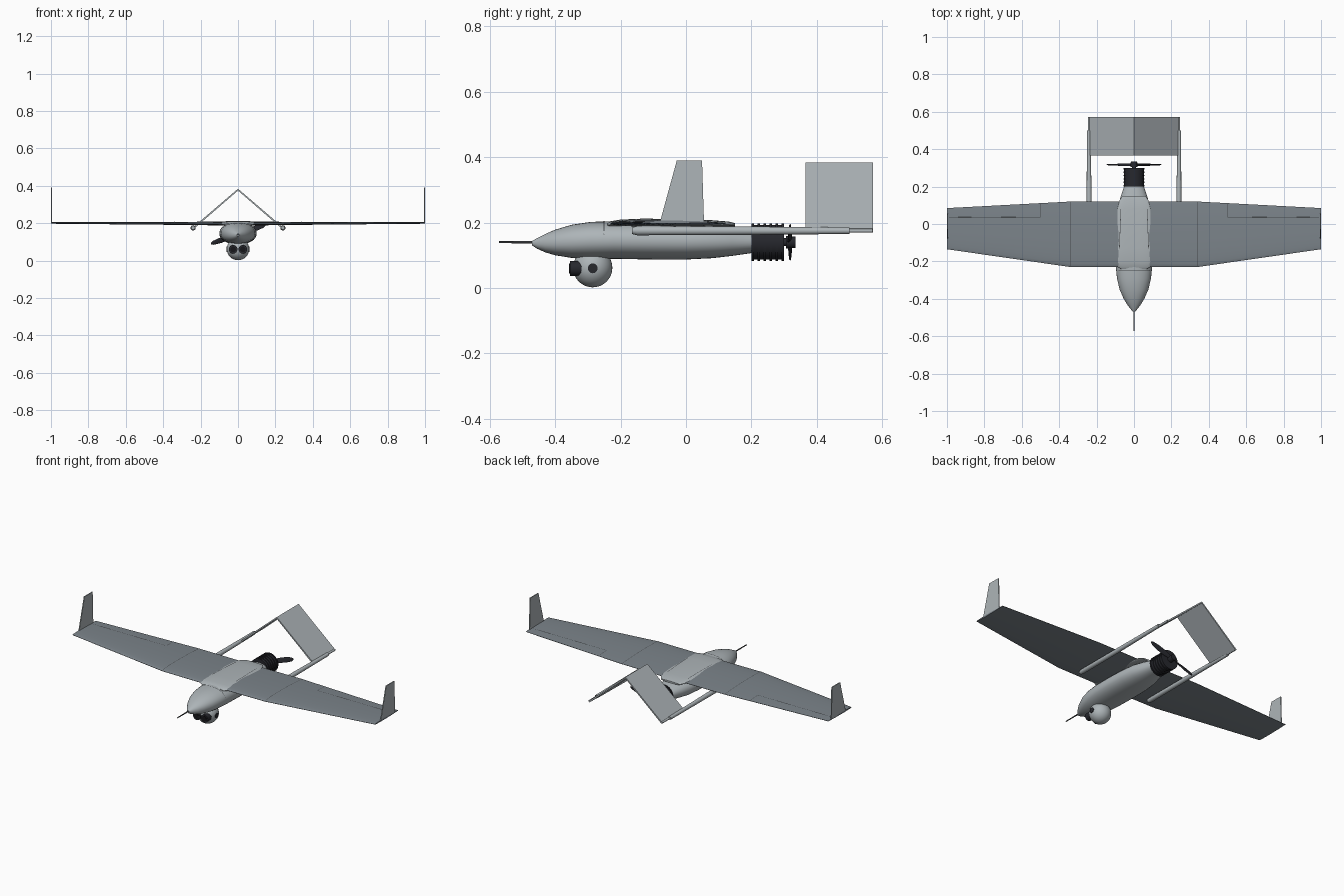
import bpy, bmesh, math
from mathutils import Vector, Matrix
from mathutils.bvhtree import BVHTree

cube = bpy.data.objects.get("Cube")
if cube:
    bpy.data.objects.remove(cube, do_unlink=True)


def material(name, color):
    m = bpy.data.materials.new(name)
    m.use_nodes = True
    m.diffuse_color = (*color, 1)
    m.node_tree.nodes["Principled BSDF"].inputs["Base Color"].default_value = (*color, 1)
    return m


LIGHT = material("light grey", (0.42, 0.46, 0.48))
WING = material("wing grey", (0.20, 0.23, 0.255))
DARK = material("engine black", (0.02, 0.021, 0.027))
SEAM = material("seam grey", (0.06, 0.065, 0.07))
GLASS = material("lens black", (0.008, 0.008, 0.01))


def finish(name, bm, mat, smooth=True):
    bmesh.ops.recalc_face_normals(bm, faces=bm.faces)
    mesh = bpy.data.meshes.new(name)
    bm.to_mesh(mesh)
    bm.free()
    mesh.materials.append(mat)
    ob = bpy.data.objects.new(name, mesh)
    bpy.context.collection.objects.link(ob)
    if smooth:
        bpy.ops.object.select_all(action="DESELECT")
        ob.select_set(True)
        bpy.context.view_layer.objects.active = ob
        bpy.ops.object.shade_smooth_by_angle(angle=math.radians(40))
    return ob


def loft(name, rings, mat, smooth=True):
    """Skin a list of equal rings and cap both ends."""
    bm = bmesh.new()
    rows = [[bm.verts.new(p) for p in r] for r in rings]
    n = len(rows[0])
    for a, b in zip(rows, rows[1:]):
        for i in range(n):
            bm.faces.new((a[i], a[(i + 1) % n], b[(i + 1) % n], b[i]))
    bm.faces.new(rows[0])
    bm.faces.new(rows[-1])
    return finish(name, bm, mat, smooth)


def ring(y, rx, low, high, x=0, power=1.0, n=32):
    """Superellipse section across the y axis."""
    pts = []
    for i in range(n):
        a = math.tau * i / n
        c, s = math.cos(a), math.sin(a)
        pts.append(Vector((x + rx * math.copysign(abs(c) ** power, c), y,
                           (low + high) / 2 + (high - low) / 2 * math.copysign(abs(s) ** power, s))))
    return pts


def rod(name, y0, y1, r0, r1, z, mat, x=0, n=24):
    return loft(name, [ring(y0, r0, z - r0, z + r0, x, n=n),
                       ring(y1, r1, z - r1, z + r1, x, n=n)], mat)


def plate(name, pts, offset, mat):
    pts = [Vector(p) for p in pts]
    return loft(name, [pts, [p + Vector(offset) for p in pts]], mat, False)


def seam(name, target, start, end, width=0.003, steps=16):
    """Thin painted line dropped onto the top of a part."""
    tree = BVHTree.FromObject(target, bpy.context.evaluated_depsgraph_get())
    a, b = Vector((*start, 1)), Vector((*end, 1))
    side = (b - a).cross(Vector((0, 0, 1))).normalized() * width / 2
    bm, rows = bmesh.new(), []
    for i in range(steps + 1):
        p = a.lerp(b, i / steps)
        hit = tree.ray_cast(p, Vector((0, 0, -1)))[0]
        if hit:
            hit.z += 0.0012
            rows.append((bm.verts.new(hit - side), bm.verts.new(hit + side)))
    for p, q in zip(rows, rows[1:]):
        bm.faces.new((p[0], p[1], q[1], q[0]))
    return finish(name, bm, SEAM, False)


# Fuselage: y, half width, bottom, top
body = [(-0.47, 0.006, 0.130, 0.144), (-0.455, 0.018, 0.120, 0.152), (-0.43, 0.037, 0.109, 0.165),
        (-0.40, 0.055, 0.100, 0.178), (-0.35, 0.077, 0.092, 0.193), (-0.29, 0.091, 0.089, 0.202),
        (-0.22, 0.098, 0.089, 0.204), (-0.10, 0.100, 0.087, 0.203), (0.0, 0.098, 0.087, 0.200),
        (0.08, 0.090, 0.091, 0.195), (0.14, 0.073, 0.098, 0.187), (0.21, 0.050, 0.108, 0.174)]
fuselage = loft("fuselage", [ring(y, w, lo, hi, power=0.92) for y, w, lo, hi in body], LIGHT)

# Saddle fairing over the wing centre
saddle = [(-0.24, 0.070, 0.004), (-0.23, 0.088, 0.009), (-0.20, 0.096, 0.014), (-0.13, 0.099, 0.017),
          (0.0, 0.098, 0.015), (0.08, 0.090, 0.012), (0.13, 0.076, 0.008), (0.15, 0.060, 0.003)]
fairing = loft("wing_fairing", [ring(y, w, 0.188, 0.195 + h, power=0.75) for y, w, h in saddle], LIGHT)


# Wing: tapered airfoil sections with slight dihedral
def airfoil(x, lead, trail, z, up, down, n=14):
    us = [(1 - math.cos(math.pi * i / n)) / 2 for i in range(n + 1)]
    shape = lambda u: 2.6 * math.sqrt(u) * (1 - u) ** 0.9
    top = [Vector((x, lead + (trail - lead) * u, z + up * shape(u) + 0.0008)) for u in us]
    low = [Vector((x, lead + (trail - lead) * u, z - down * shape(u) - 0.0008)) for u in us]
    return top + low[::-1]


root, tip = (-0.23, 0.12, 0.196, 0.011, 0.008), (-0.135, 0.085, 0.201, 0.004, 0.003)
mid = (-0.23, 0.12, 0.198, 0.008, 0.006)
wing = loft("wing", [airfoil(x, *s) for x, s in
                     ((-1, tip), (-0.34, mid), (0, root), (0.34, mid), (1, tip))], WING)

for s, label in ((1, "left"), (-1, "right")):
    # Winglet
    plate(label + "_winglet", [(s * 0.995, -0.08, 0.20), (s * 0.995, 0.055, 0.20),
                               (s * 0.995, 0.049, 0.39), (s * 0.995, -0.028, 0.39)],
          (s * 0.005, 0, 0), LIGHT)
    # Boom, its end peg and the slanted tail panel
    loft(label + "_tail_boom", [ring(y, r, 0.175 - r, 0.175 + r, s * x, n=20) for y, r, x in
                                ((-0.165, 0.010, 0.24), (-0.15, 0.014, 0.24),
                                 (0.15, 0.013, 0.24), (0.50, 0.010, 0.242))], LIGHT)
    rod(label + "_boom_peg", 0.49, 0.57, 0.006, 0.006, 0.175, LIGHT, s * 0.24)
    plate(label + "_tail_panel", [(0, 0.365, 0.384), (s * 0.245, 0.365, 0.174),
                                  (s * 0.237, 0.365, 0.169), (0, 0.365, 0.374)],
          (0, 0.207, 0), LIGHT)
    # Panel lines and control surface hinges
    seam(label + "_wing_joint", wing, (s * 0.34, -0.225), (s * 0.34, 0.117), 0.0025)
    seam(label + "_aileron_hinge", wing, (s * 0.5, 0.036), (s * 0.99, 0.036), 0.0025)
    seam(label + "_aileron_end", wing, (s * 0.5, 0.036), (s * 0.5, 0.108), 0.0025)
    seam(label + "_inner_hinge_mark", wing, (s * 0.63, 0.036), (s * 0.71, 0.036), 0.006)
    seam(label + "_outer_hinge_mark", wing, (s * 0.87, 0.036), (s * 0.94, 0.036), 0.006)
    seam(label + "_hatch_line", fairing, (s * 0.078, -0.13), (s * 0.07, 0.08))
    # Gimbal lens and side pivot
    rod(label + "_camera_barrel", -0.355, -0.30, 0.023, 0.023, 0.06, DARK, s * 0.026)
    rod(label + "_camera_lens", -0.358, -0.35, 0.015, 0.015, 0.06, GLASS, s * 0.026)
    bm = bmesh.new()
    bmesh.ops.create_cone(bm, cap_ends=True, segments=20, radius1=0.015, radius2=0.015, depth=0.006,
                          matrix=Matrix.Translation((s * 0.058, -0.285, 0.06)) @ Matrix.Rotation(math.pi / 2, 4, "Y"))
    finish(label + "_gimbal_pivot", bm, DARK)

seam("nose_joint", fuselage, (-0.092, -0.25), (0.092, -0.25))

# Nose probe
rod("nose_probe", -0.572, -0.45, 0.003, 0.004, 0.14, SEAM, n=12)

# Camera ball
bm = bmesh.new()
bmesh.ops.create_uvsphere(bm, u_segments=32, v_segments=20, radius=0.06,
                          matrix=Matrix.Translation((0, -0.285, 0.062)))
finish("camera_ball", bm, LIGHT)

# Engine: finned drum, hub and spinner
rod("engine_drum", 0.20, 0.30, 0.053, 0.053, 0.14, DARK, n=32)
for i in range(6):
    y = 0.20 + i * 0.0185
    rod("engine_fin", y, y + 0.0075, 0.057, 0.057, 0.14, DARK, n=32)
rod("propeller_shaft", 0.30, 0.315, 0.012, 0.012, 0.14, DARK)
rod("propeller_hub", 0.305, 0.335, 0.019, 0.017, 0.14, DARK)

# Propeller: two twisted blades
tilt = math.radians(19)
for s, label in ((1, "left"), (-1, "right")):
    along = Vector((s * math.cos(tilt), 0, s * math.sin(tilt)))
    across = Vector((-s * math.sin(tilt), 0, s * math.cos(tilt)))
    rings = []
    for d, w, twist in ((0.008, 0.008, 0.8), (0.05, 0.014, 0.5), (0.10, 0.015, 0.3),
                        (0.14, 0.011, 0.2), (0.153, 0.004, 0.15)):
        chord = across * math.cos(twist) + Vector((0, math.sin(twist), 0))
        thick = along.cross(chord).normalized()
        rings.append([Vector((0, 0.317, 0.14)) + along * d + chord * w * math.cos(math.tau * i / 12)
                      + thick * 0.0025 * math.sin(math.tau * i / 12) for i in range(12)])
    loft(label + "_propeller_blade", rings, DARK)
